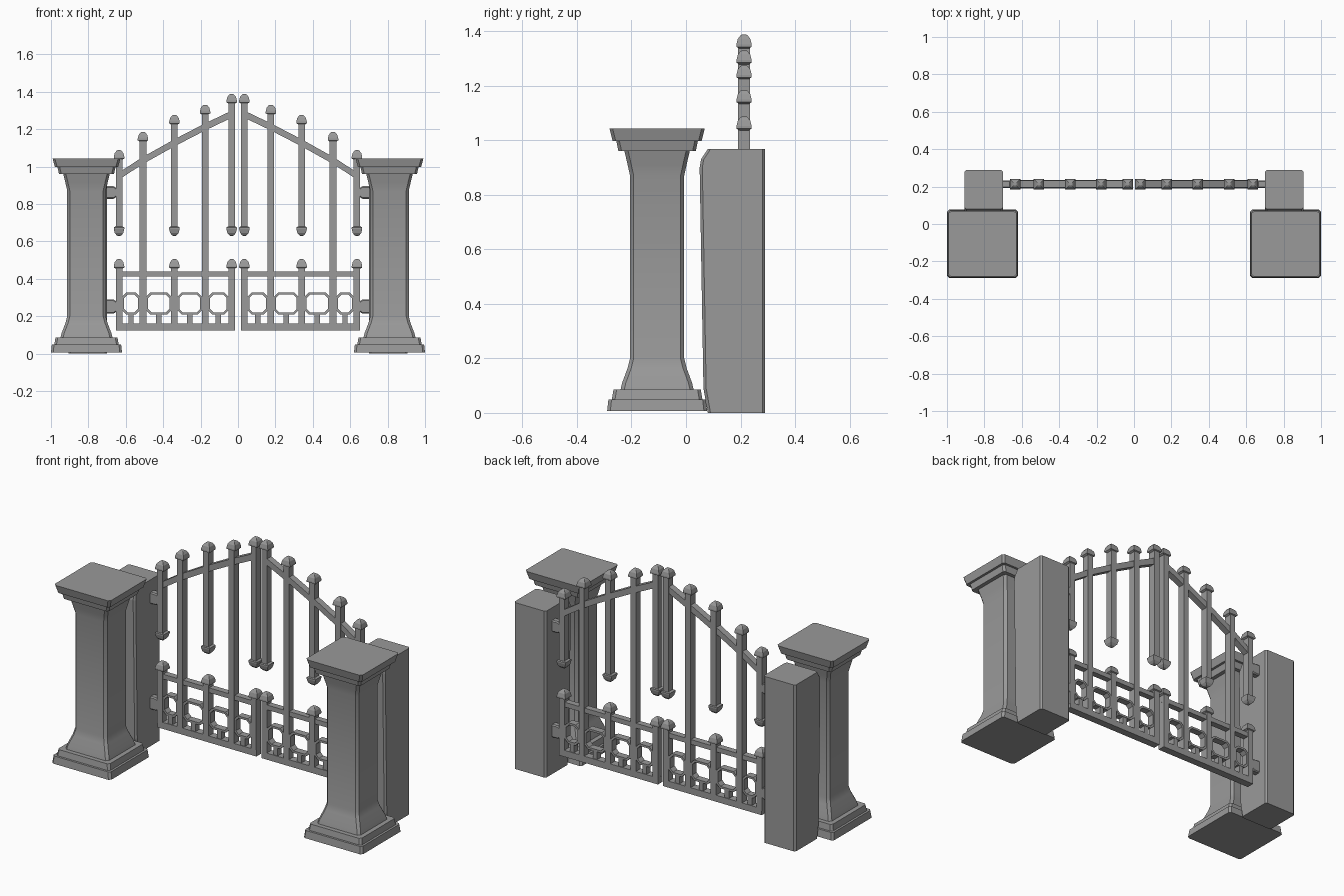
import bpy, bmesh
from math import radians
from mathutils import Vector

cube = bpy.data.objects.get("Cube")
if cube:
    bpy.data.objects.remove(cube, do_unlink=True)

GREY = (0.32, 0.32, 0.32, 1)
stone = bpy.data.materials.new("plain grey")
stone.use_nodes = True
stone.diffuse_color = GREY
stone.node_tree.nodes["Principled BSDF"].inputs["Base Color"].default_value = GREY

GATE_Y = 0.213
BAR = 0.035
DEPTH = 0.044


def finish(bm, name, smooth=False):
    bmesh.ops.recalc_face_normals(bm, faces=bm.faces)
    mesh = bpy.data.meshes.new(name)
    bm.to_mesh(mesh)
    bm.free()
    mesh.materials.append(stone)
    obj = bpy.data.objects.new(name, mesh)
    bpy.context.collection.objects.link(obj)
    if smooth:
        bpy.ops.object.select_all(action='DESELECT')
        obj.select_set(True)
        bpy.context.view_layer.objects.active = obj
        bpy.ops.object.shade_smooth_by_angle(angle=radians(25))
    return obj


def octagon(hx, hy, c):
    """Rectangle outline with cut corners."""
    return [(hx, hy - c), (hx - c, hy), (c - hx, hy), (-hx, hy - c),
            (-hx, c - hy), (c - hx, -hy), (hx - c, -hy), (hx, c - hy)]


def skin(bm, rings, closed=False):
    """Join equal rings of points; cap the ends unless closed."""
    loops = [[bm.verts.new(p) for p in ring] for ring in rings]
    pairs = list(zip(loops, loops[1:]))
    if closed:
        pairs.append((loops[-1], loops[0]))
    else:
        bm.faces.new(loops[0])
        bm.faces.new(loops[-1])
    for a, b in pairs:
        for i in range(len(a)):
            j = (i + 1) % len(a)
            bm.faces.new((a[i], a[j], b[j], b[i]))


def box(bm, x0, x1, z0, z1, depth=DEPTH):
    y0, y1 = GATE_Y - depth / 2, GATE_Y + depth / 2
    skin(bm, [[(x0, y0, z), (x1, y0, z), (x1, y1, z), (x0, y1, z)] for z in (z0, z1)])


def finial(bm, x, tip, up=1):
    """Square domed cap whose tip is at the given height."""
    dome = [(0.016, 0.052), (0.028, 0.045), (0.028, 0.036),
            (0.023, 0.016), (0.014, 0.004), (0.008, 0)]
    skin(bm, [[(x + r * sx, GATE_Y + r * sy, tip - up * drop)
               for sx, sy in ((1, 1), (-1, 1), (-1, -1), (1, -1))] for r, drop in dome])


def bar(bm, x, z0, z1):
    box(bm, x - BAR / 2, x + BAR / 2, z0, z1)


# Pillar outline from foot to cap: half width, height, corner cut
PILLAR = [(0.19, 0.007, 0.012), (0.185, 0.05, 0.012), (0.172, 0.05, 0.012),
          (0.166, 0.085, 0.012), (0.139, 0.085, 0.014), (0.133, 0.11, 0.014),
          (0.112, 0.165, 0.014), (0.103, 0.2, 0.014), (0.103, 0.87, 0.014),
          (0.112, 0.91, 0.014), (0.124, 0.96, 0.014), (0.147, 0.96, 0.012),
          (0.155, 0.997, 0.012), (0.169, 0.997, 0.012), (0.181, 1.043, 0.012)]
# Back post outline: front edge, height
POST = [(0.08, 0), (0.064, 0.09), (0.05, 0.9), (0.055, 0.93), (0.08, 0.968)]
# Long bars: x, tip height, bottom, arch height
BARS = [(0.636, 1.088, 0.63, 0.95), (0.508, 1.185, None, 1.033), (0.34, 1.276, 0.63, 1.127),
        (0.176, 1.33, None, 1.212), (0.034, 1.388, 0.63, 1.28)]
BACK = 0.29

for s, side in ((1, "left"), (-1, "right")):
    # Front pillar
    bm = bmesh.new()
    skin(bm, [[(s * 0.81 + x, y * 0.965 - 0.106, z) for x, y in octagon(h, h, c)]
              for h, z, c in PILLAR])
    finish(bm, side + "_pillar", smooth=True)

    # Post behind the pillar
    bm = bmesh.new()
    skin(bm, [[(s * 0.803 + x, (front + BACK) / 2 + y, z)
               for x, y in octagon(0.103, (BACK - front) / 2, 0.01)] for front, z in POST])
    finish(bm, side + "_back_post")

    # Upright bars, each with a finial, some hanging free
    bm = bmesh.new()
    for x, tip, low, _ in BARS:
        finial(bm, s * x, tip)
        if low:
            bar(bm, s * x, low + 0.045, tip - 0.045)
            finial(bm, s * x, low, up=-1)
            bar(bm, s * x, 0.15, 0.46)
            finial(bm, s * x, 0.505)
        else:
            bar(bm, s * x, 0.15, tip - 0.045)
    finish(bm, side + "_gate_bars")

    # Straight rails
    bm = bmesh.new()
    a, b = sorted((s * 0.016, s * 0.652))
    box(bm, a, b, 0.124, 0.162)
    box(bm, a, b, 0.412, 0.44, 0.036)
    finish(bm, side + "_gate_rails")

    # Sloping top rail
    bm = bmesh.new()
    skin(bm, [[(s * x, GATE_Y + dy * 0.019, z + dz * 0.019)
               for dy, dz in ((1, 1), (-1, 1), (-1, -1), (1, -1))] for x, _, _, z in BARS])
    finish(bm, side + "_top_rail")

    # Cut-cornered frames on short stems between the bars
    bm = bmesh.new()
    for (xa, *_), (xb, *_) in zip(BARS, BARS[1:]):
        mid, half = s * (xa + xb) / 2, (xa - xb - BAR) / 2
        outer, inner = octagon(half, 0.06, 0.022), octagon(half - 0.01, 0.048, 0.018)
        y0, y1 = GATE_Y - 0.02, GATE_Y + 0.02
        skin(bm, [[(mid + x, y, 0.268 + z) for x, z in shape]
                  for shape, y in ((outer, y0), (outer, y1), (inner, y1), (inner, y0))],
             closed=True)
        box(bm, mid - 0.014, mid + 0.014, 0.155, 0.214, 0.036)
    finish(bm, side + "_gate_frames")

    # Hinge blocks
    bm = bmesh.new()
    for z0, z1 in ((0.828, 0.895), (0.214, 0.289)):
        skin(bm, [[(s * x, GATE_Y + y, (z0 + z1) / 2 + z)
                   for y, z in octagon(0.02, (z1 - z0) / 2 - cut, 0.006)]
                  for x, cut in ((0.71, 0), (0.665, 0), (0.645, 0.014))])
    finish(bm, side + "_hinges")
